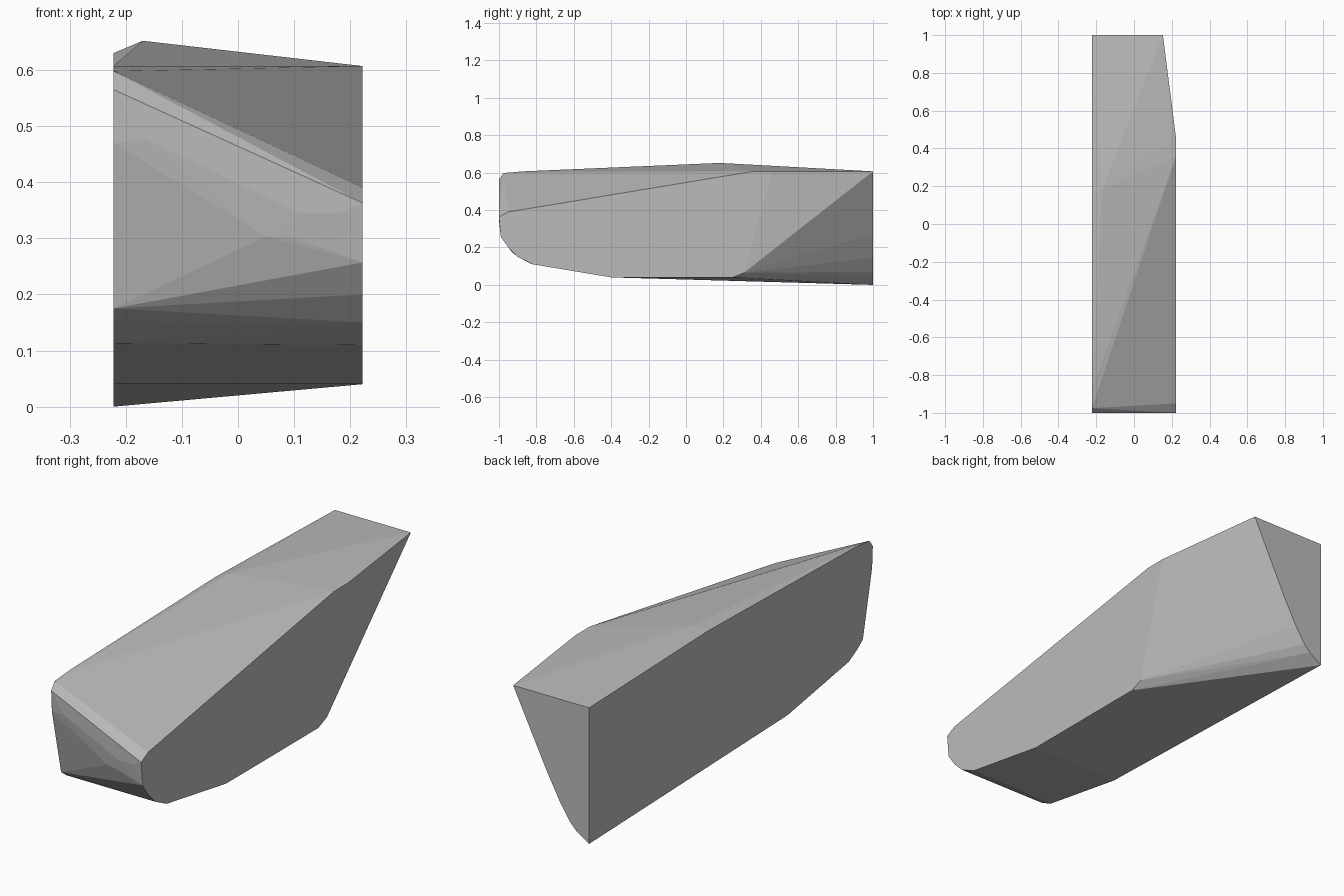
import bpy
import bmesh

# Remove the default cube
cube = bpy.data.objects.get("Cube")
if cube:
    bpy.data.objects.remove(cube, do_unlink=True)

# One plain grey material
grey = bpy.data.materials.new("plain_grey")
grey.use_nodes = True
colour = (0.5, 0.5, 0.5, 1)
grey.diffuse_color = colour
grey.node_tree.nodes["Principled BSDF"].inputs["Base Color"].default_value = colour

HALF = 0.222

# Flat outline on the -x side, as (y, z)
right_outline = [(1, 0), (-.4, .04), (-.83, .113), (-.89, .145), (-.93, .175),
                 (-.995, .47), (-1, .565), (-.975, .598), (-.87, .607),
                 (.16, .63), (1, .607)]
# Flat outline on the +x side, as (y, z)
left_outline = [(.25, .04), (-.4, .04), (-.82, .11), (-.9, .15), (-.95, .2),
                (-.99, .257), (-1, .363), (-.95, .39), (.36, .607),
                (.46, .607), (.31, .065)]
# Curved edge of the back face, as (x, z)
back_edge = [(.153, .607), (-.01, .275), (-.08, .145), (-.13, .07), (-.16, .04)]
# Soft nose corners and the crest of the top
nose = [(-.16, -1, .475), (.11, -1, .345), (.18, -1, .345),
        (.05, -.992, .303), (.1, -.994, .3)]
crest = [(-.17, .18, .652)]

points = [(-HALF, y, z) for y, z in right_outline]
points += [(HALF, y, z) for y, z in left_outline]
points += [(x, 1, z) for x, z in back_edge]
points += nose + crest

# Wrap the outlines in one tight faceted skin
bm = bmesh.new()
for p in points:
    bm.verts.new(p)
hull = bmesh.ops.convex_hull(bm, input=bm.verts[:])
loose = {v for v in hull["geom_interior"] + hull["geom_unused"]
         if isinstance(v, bmesh.types.BMVert)}
bmesh.ops.delete(bm, geom=list(loose), context='VERTS')
bmesh.ops.dissolve_limit(bm, angle_limit=0.005, verts=bm.verts[:], edges=bm.edges[:])
bmesh.ops.recalc_face_normals(bm, faces=bm.faces[:])

mesh = bpy.data.meshes.new("faceted_block")
bm.to_mesh(mesh)
bm.free()
mesh.materials.append(grey)
block = bpy.data.objects.new("faceted_block", mesh)
bpy.context.collection.objects.link(block)
